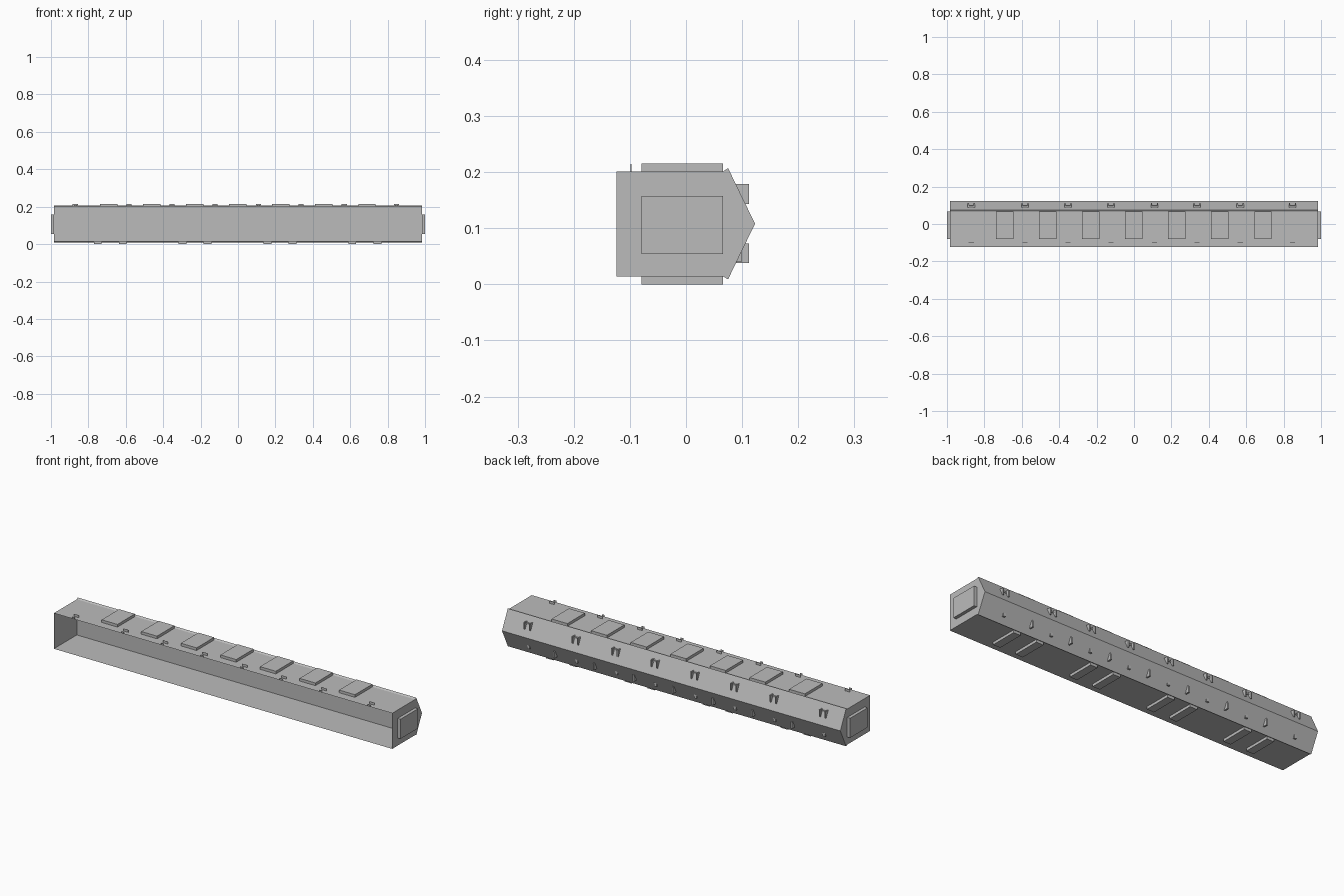
import bpy, bmesh

if "Cube" in bpy.data.objects:
    bpy.data.objects.remove(bpy.data.objects["Cube"])

grey = bpy.data.materials.new("plain grey")
grey.diffuse_color = (0.5, 0.5, 0.5, 1)
grey.use_nodes = True
grey.node_tree.nodes["Principled BSDF"].inputs["Base Color"].default_value = grey.diffuse_color


def finish(name, bm):
    me = bpy.data.meshes.new(name)
    bm.to_mesh(me)
    bm.free()
    me.materials.append(grey)
    ob = bpy.data.objects.new(name, me)
    bpy.context.collection.objects.link(ob)
    return ob


def add_box(bm, x, y, z):
    """Box from (min, max) ranges; returns its vertices."""
    vs = bmesh.ops.create_cube(bm, size=1)["verts"]
    for v in vs:
        v.co = [r[0] + (c + 0.5) * (r[1] - r[0]) for r, c in zip((x, y, z), v.co)]
    return vs


def add_prism(bm, profile, x0, x1):
    """Extrude a (y, z) profile along x."""
    vs = [bm.verts.new((x0, y, z)) for y, z in profile]
    f = bm.faces.new(vs)
    ext = bmesh.ops.extrude_face_region(bm, geom=[f])["geom"]
    for v in ext:
        if isinstance(v, bmesh.types.BMVert):
            v.co.x = x1
    bmesh.ops.recalc_face_normals(bm, faces=bm.faces[:])


L = 0.983                       # half length of the body
FLOOR, ROOF = 0.014, 0.201
PANEL_Y = (-0.079, 0.066)
panel_xs = [-0.691 + 0.23 * i for i in range(7)]
clip_xs = [-0.87, -0.583, -0.353, -0.123, 0.109, 0.337, 0.568, 0.847]

# Thin open-fronted trough
bm = bmesh.new()
add_box(bm, (-L, L), (-0.124, 0.075), (FLOOR, ROOF))
bmesh.ops.delete(bm, geom=[f for f in bm.faces if f.calc_center_median().y < -0.12],
                 context="FACES")
finish("open_body", bm)

# Pointed ridge along the back, with a small lip above and below
bm = bmesh.new()
add_prism(bm, [(0.066, ROOF), (0.075, 0.207), (0.123, 0.108), (0.075, 0.009),
               (0.066, FLOOR)], -L, L)
finish("back_ridge", bm)

# Roof panels
bm = bmesh.new()
for x in panel_xs:
    add_box(bm, (x - 0.046, x + 0.046), PANEL_Y, (ROOF, 0.215))
finish("roof_panels", bm)

# Feet in pairs under the floor
bm = bmesh.new()
for c in (-0.683, -0.23, 0.224, 0.678):
    for s in (-0.067, 0.067):
        add_box(bm, (c + s - 0.021, c + s + 0.021), PANEL_Y, (0, FLOOR))
finish("floor_feet", bm)

# End panels
bm = bmesh.new()
for s in (-1, 1):
    add_box(bm, sorted((s * L, s * 1.0)), PANEL_Y, (0.054, 0.157))
finish("end_panels", bm)

# Small upright tabs on the front edge of the roof
bm = bmesh.new()
for x in clip_xs:
    add_box(bm, (x - 0.014, x + 0.014), (-0.0985, -0.0975), (ROOF, 0.214))
    add_box(bm, (x - 0.008, x + 0.008), (-0.1240, -0.1235), (ROOF, 0.210))
finish("roof_tabs", bm)

# Pronged clips on the upper slope
bm = bmesh.new()
prong = [(0.086, 0.179), (0.112, 0.179), (0.112, 0.143), (0.103, 0.143)]
for x in clip_xs:
    for s in (-0.016, 0.016):
        add_prism(bm, prong, x + s - 0.003, x + s + 0.003)
    add_box(bm, (x - 0.014, x + 0.014), (0.088, 0.098), (0.166, 0.174))
finish("upper_clips", bm)

# Fins and studs alternating on the lower slope
bm = bmesh.new()
for x in panel_xs:
    add_prism(bm, [(0.102, 0.073), (0.112, 0.073), (0.112, 0.038), (0.087, 0.038)],
              x - 0.004, x + 0.004)
for x in clip_xs:
    add_box(bm, (x - 0.007, x + 0.007), (0.085, 0.099), (0.040, 0.058))
finish("lower_fins_and_studs", bm)
